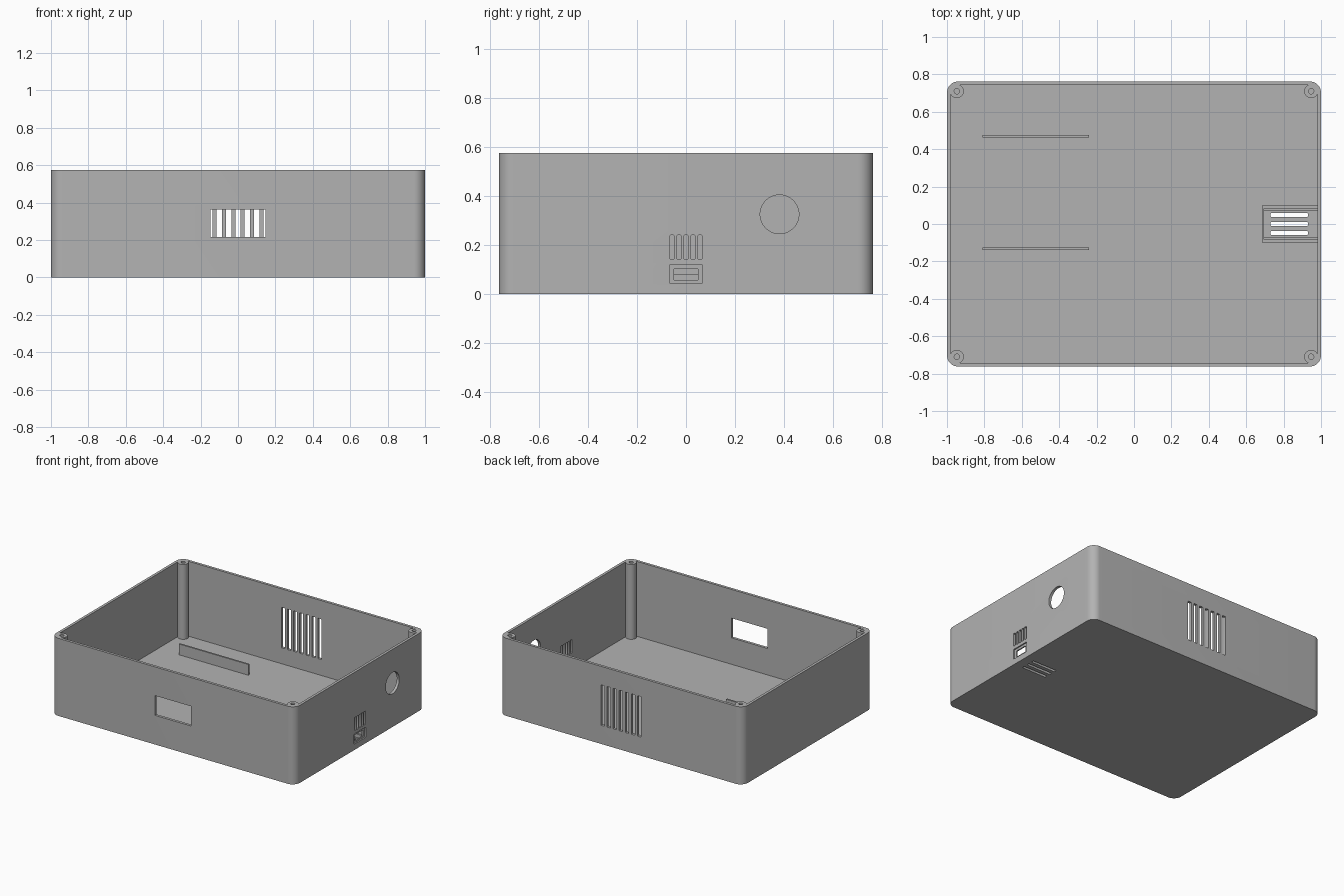
import bpy, bmesh
from math import sin, cos, pi, radians

if "Cube" in bpy.data.objects:
    bpy.data.objects.remove(bpy.data.objects["Cube"])

HX, HY, HZ = 1.0, 0.762, 0.575     # half length, half width, height
WALL, FLOOR = 0.02, 0.02
BOSS_X, BOSS_Y, BOSS_R = 0.947, 0.71, 0.037

grey = bpy.data.materials.new("plain grey plastic")
grey.use_nodes = True
colour = (0.45, 0.45, 0.45, 1)
grey.diffuse_color = colour
grey.node_tree.nodes["Principled BSDF"].inputs["Base Color"].default_value = colour


def rounded(cu, cv, w, h, r, n=8):
    """Rounded rectangle outline centred on (cu, cv)."""
    pts = []
    for i, (su, sv) in enumerate([(1, 1), (-1, 1), (-1, -1), (1, -1)]):
        for k in range(n + 1):
            a = (i + k / n) * pi / 2
            pts.append((cu + su * (w / 2 - r) + r * cos(a),
                        cv + sv * (h / 2 - r) + r * sin(a)))
    return pts


def circle(cu, cv, r, n=32):
    return [(cu + r * cos(2 * pi * k / n), cv + r * sin(2 * pi * k / n)) for k in range(n)]


def rect(u0, u1, v0, v1):
    return [(u0, v0), (u1, v0), (u1, v1), (u0, v1)]


def prisms(name, parts):
    """Object made of prisms: (outline, low, high, axis)."""
    bm = bmesh.new()
    for outline, lo, hi, axis in parts:
        place = {"x": lambda u, v, t: (t, u, v),
                 "y": lambda u, v, t: (u, t, v),
                 "z": lambda u, v, t: (u, v, t)}[axis]
        low = [bm.verts.new(place(u, v, lo)) for u, v in outline]
        high = [bm.verts.new(place(u, v, hi)) for u, v in outline]
        bm.faces.new(low[::-1])
        bm.faces.new(high)
        for i in range(len(low)):
            j = (i + 1) % len(low)
            bm.faces.new((low[i], low[j], high[j], high[i]))
    bmesh.ops.recalc_face_normals(bm, faces=bm.faces)
    mesh = bpy.data.meshes.new(name)
    bm.to_mesh(mesh)
    bm.free()
    mesh.materials.append(grey)
    obj = bpy.data.objects.new(name, mesh)
    bpy.context.collection.objects.link(obj)
    return obj


def activate(obj):
    bpy.ops.object.select_all(action="DESELECT")
    obj.select_set(True)
    bpy.context.view_layer.objects.active = obj


def cut(obj, parts):
    cutter = prisms("cutter", parts)
    cutter.hide_render = True
    mod = obj.modifiers.new("cut", "BOOLEAN")
    mod.operation, mod.solver, mod.object = "DIFFERENCE", "EXACT", cutter
    activate(obj)
    bpy.ops.object.modifier_apply(modifier=mod.name)
    bpy.data.objects.remove(cutter)


# Cavity outline: straight walls with a round screw boss left standing in each corner
def cavity_outline():
    pts = []
    for sx, sy in [(1, 1), (-1, 1), (-1, -1), (1, -1)]:
        arc = []
        for k in range(25):
            a = radians(-27 - k * 9)
            arc.append((sx * min(BOSS_X + BOSS_R * cos(a), HX - WALL),
                        sy * min(BOSS_Y + BOSS_R * sin(a), HY - WALL)))
        pts += arc if sx == sy else arc[::-1]
    return pts


# Enclosure shell
shell = prisms("enclosure_shell", [(rounded(0, 0, 2 * HX, 2 * HY, 0.06, 12), 0, HZ, "z")])
cut(shell, [(cavity_outline(), FLOOR, HZ + 0.1, "z")])

# Screw holes in the corner bosses
openings = [(circle(sx * BOSS_X, sy * BOSS_Y, 0.0145, 20), HZ - 0.2, HZ + 0.1, "z")
            for sx in (-1, 1) for sy in (-1, 1)]
# Front display window
openings.append((rect(-0.147, 0.147, 0.216, 0.362), -HY - 0.1, -HY + 0.1, "y"))
# Back vent slots
openings += [(rounded(i * 0.05, 0.288, 0.028, 0.30, 0.004, 3), HY - 0.1, HY + 0.1, "y")
             for i in range(-3, 4)]
# Side cable hole, vent slots and socket recess
openings.append((circle(0.381, 0.325, 0.079, 48), 0.9, 1.1, "x"))
openings += [(rounded(i * 0.0285, 0.191, 0.019, 0.098, 0.004, 3), 0.9, 1.1, "x")
             for i in range(-2, 3)]
openings.append((rounded(0, 0.081, 0.136, 0.075, 0.004, 3), 0.99, 1.1, "x"))
# Floor vent slots
openings += [(rounded(0.83, i * 0.048, 0.2, 0.02, 0.005, 3), -0.1, 0.1, "z")
             for i in (-1, 0, 1)]
cut(shell, openings)
# Socket opening through the recess
cut(shell, [(rect(-0.048, 0.048, 0.057, 0.102), 0.9, 1.1, "x")])

# Upright board rails on the floor
for name, y in (("back_board_rail", 0.47), ("front_board_rail", -0.132)):
    prisms(name, [(rect(-0.81, -0.24, y - 0.0065, y + 0.0065), FLOOR - 0.005, 0.1, "z")])

# Tray around the socket, with a lower inner ledge on both sides
tray = [(0.685, -0.1), (0.985, -0.1), (0.985, -0.084), (0.696, -0.084),
        (0.696, 0.084), (0.985, 0.084), (0.985, 0.1), (0.685, 0.1)]
prisms("socket_tray", [(tray, FLOOR - 0.005, 0.082, "z")])
prisms("tray_ledges", [(rect(0.69, 0.985, s * 0.079 - 0.007, s * 0.079 + 0.007),
                        FLOOR - 0.005, 0.045, "z") for s in (-1, 1)])

# Smooth the round corners and keep the edges sharp
activate(shell)
bpy.ops.object.shade_smooth_by_angle(angle=radians(30))
